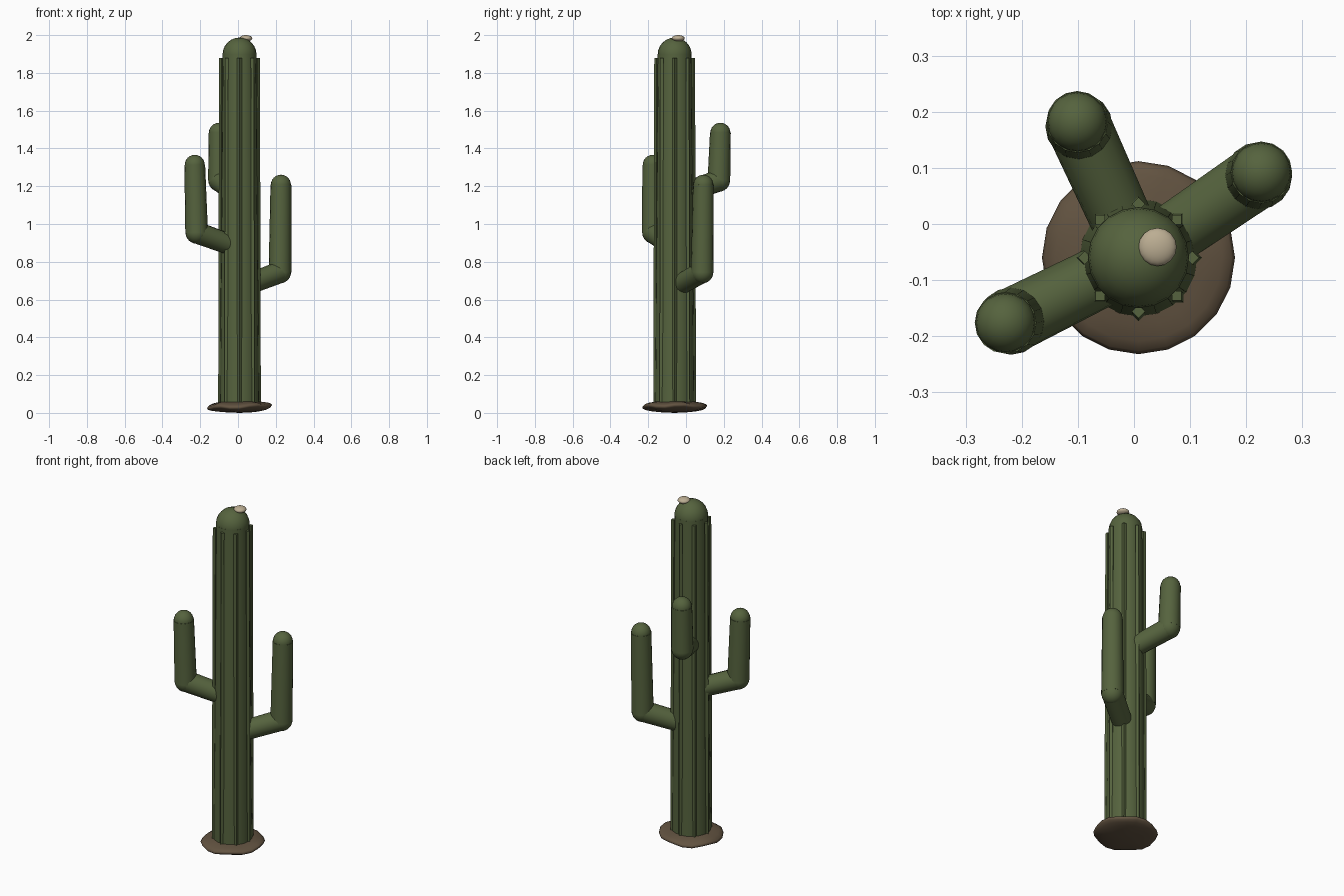
import bpy, math
from mathutils import Vector, Quaternion

if "Cube" in bpy.data.objects:
    bpy.data.objects.remove(bpy.data.objects["Cube"])


def material(name, rgb):
    m = bpy.data.materials.new(name)
    m.use_nodes = True
    m.diffuse_color = (*rgb, 1)
    m.node_tree.nodes["Principled BSDF"].inputs["Base Color"].default_value = (*rgb, 1)
    return m


GREEN = material("cactus green", (0.092, 0.125, 0.048))
SOIL = material("dry soil brown", (0.122, 0.086, 0.052))
CREAM = material("blossom cream", (0.50, 0.42, 0.29))
CX, CY = 0.008, -0.06
AXIS = Vector((CX, CY, 0))


def finish(name, mat, angle=40):
    ob = bpy.context.object
    ob.name = name
    ob.data.materials.append(mat)
    bpy.ops.object.shade_smooth_by_angle(angle=math.radians(angle))
    return ob


def tapered(name, a, b, r1, r2, sides=16, spin=0.0):
    """Tapered cylinder running from a to b."""
    a, b = Vector(a), Vector(b)
    bpy.ops.mesh.primitive_cone_add(vertices=sides, radius1=r1, radius2=r2,
                                    depth=(b - a).length, location=(a + b) / 2)
    ob = bpy.context.object
    ob.rotation_mode = 'QUATERNION'
    up = Vector((0, 0, 1))
    ob.rotation_quaternion = up.rotation_difference(b - a) @ Quaternion(up, spin)
    return finish(name, GREEN)


def ball(name, centre, r, mat=GREEN, squash=1.0, segments=20):
    bpy.ops.mesh.primitive_uv_sphere_add(segments=segments, ring_count=12, radius=r, location=centre)
    bpy.context.object.scale.z = squash
    return finish(name, mat)


# Soil mound: flattened ball with a gently wavy rim
mound = ball("soil_mound", (CX, CY, 0.033), 0.172, SOIL)
for v in mound.data.vertices:
    reach = math.hypot(v.co.x, v.co.y) / 0.172
    t = math.atan2(v.co.y, v.co.x)
    v.co.z = v.co.z * 0.19 + reach ** 4 * (0.006 * math.sin(5 * t + 0.6) + 0.006 * math.cos(t))

# Trunk with domed top
tapered("trunk", (CX, CY, 0.03), (CX, CY, 1.9), 0.105, 0.09, 20)
ball("trunk_dome", (CX, CY, 1.897), 0.09)

# Eight slim diamond ribs standing against the trunk
for i in range(8):
    t = i * math.pi / 4
    out = Vector((math.cos(t), math.sin(t), 0))
    tapered(f"rib_{i + 1}", AXIS + out * 0.101 + Vector((0, 0, 0.045)),
            AXIS + out * 0.096 + Vector((0, 0, 1.88)), 0.012, 0.012, 4, t)

# Arms: sloping branch, rounded elbow, upright and dome
arms = {
    "left_arm": ((0.222, 0.086, 0.745), (0.227, 0.092, 1.208)),
    "right_arm": ((-0.219, -0.173, 0.955), (-0.229, -0.176, 1.313)),
    "back_arm": ((-0.098, 0.174, 1.23), (-0.101, 0.182, 1.483)),
}
for name, (elbow, tip) in arms.items():
    elbow, tip = Vector(elbow), Vector(tip)
    inward = Vector((CX - elbow.x, CY - elbow.y, 0))
    root = elbow + inward.normalized() * (inward.length - 0.06)
    root.z -= 0.063
    tapered(name + "_branch", root, elbow, 0.055, 0.058)
    ball(name + "_elbow", elbow, 0.059)
    tapered(name + "_upright", elbow, tip, 0.060, 0.055)
    ball(name + "_dome", tip, 0.053)

# Blossom on the crown
ball("blossom", (0.042, -0.041, 1.983), 0.034, CREAM, 0.5, 16)
